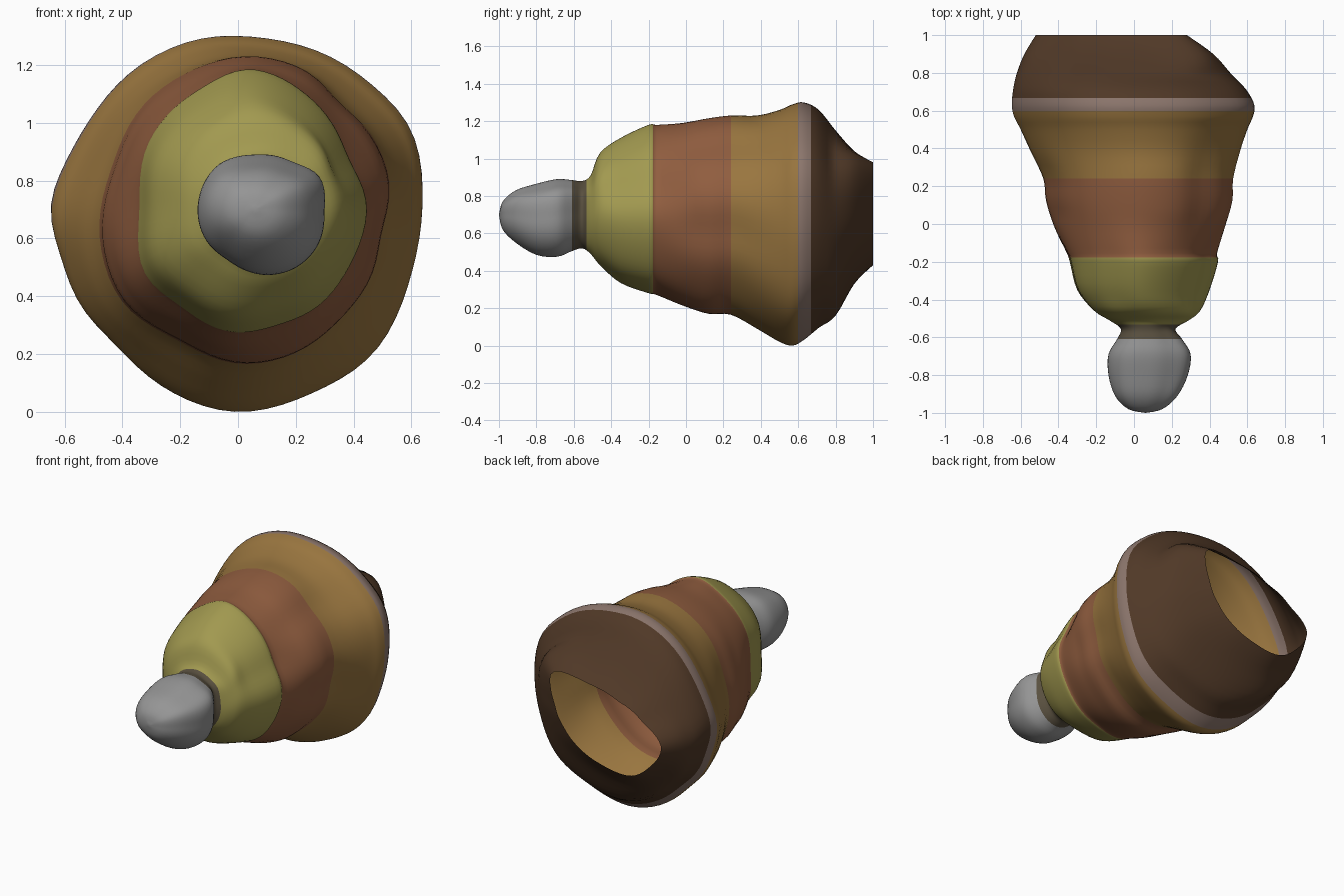
import bpy, bmesh, math
from mathutils import Vector

if "Cube" in bpy.data.objects:
    bpy.data.objects.remove(bpy.data.objects["Cube"])

SEG, SUB = 72, 4

# Stations along the length: y, left x, right x, bottom z, top z
STATIONS = [
    (-1.00, .06, .06, .70, .70), (-.98, -.03, .15, .62, .77),
    (-.91, -.10, .23, .55, .83), (-.80, -.135, .285, .485, .865),
    (-.69, -.135, .30, .475, .89), (-.61, -.09, .255, .505, .885),
    (-.555, -.07, .22, .52, .88), (-.51, -.13, .29, .49, .91),
    (-.46, -.21, .35, .43, 1.03), (-.35, -.30, .40, .335, 1.11),
    (-.20, -.34, .445, .28, 1.18), (-.155, -.355, .44, .27, 1.18),
    (-.02, -.42, .48, .215, 1.19), (.12, -.465, .52, .17, 1.215),
    (.24, -.48, .525, .165, 1.23), (.38, -.545, .56, .09, 1.23),
    (.50, -.60, .60, .02, 1.26), (.57, -.635, .63, .0, 1.29),
    (.63, -.647, .637, .03, 1.30), (.71, -.64, .595, .095, 1.26),
    (.80, -.62, .51, .16, 1.15), (.90, -.58, .42, .33, 1.04),
    (1.00, -.52, .28, .43, .98),
]
# Lumpy cross-sections seen from the front (x, z), keyed by y
NOSE = [(.30, .70), (.29, .82), (.20, .86), (.05, .89), (-.08, .86), (-.135, .78),
        (-.12, .60), (-.04, .53), (.10, .475), (.20, .50), (.28, .58)]
SHOULDER = [(.45, .72), (.38, .86), (.32, 1.0), (.22, 1.10), (.03, 1.18), (-.12, 1.11),
            (-.25, 1.01), (-.32, .90), (-.33, .70), (-.33, .48), (-.20, .38),
            (-.03, .28), (.14, .31), (.28, .37), (.38, .50)]
WAIST = [(.525, .78), (.45, .97), (.33, 1.07), (.27, 1.16), (.05, 1.23), (-.15, 1.18),
         (-.33, 1.05), (-.42, .85), (-.47, .63), (-.40, .39), (-.20, .26),
         (0, .17), (.20, .21), (.35, .33), (.47, .50), (.48, .62)]
RIM = [(.64, .72), (.64, .84), (.60, 1.0), (.50, 1.10), (.33, 1.23), (.08, 1.295),
       (-.10, 1.30), (-.33, 1.20), (-.50, 1.0), (-.58, .85), (-.647, .68), (-.60, .56),
       (-.54, .37), (-.42, .25), (-.28, .11), (0, 0), (.28, .08), (.48, .20), (.60, .47)]
OPENING = [(.235, .75), (.27, .87), (.28, .98), (.14, .96), (0, .935), (-.20, .88),
           (-.38, .79), (-.52, .68), (-.43, .53), (-.30, .43), (-.10, .455),
           (.08, .53), (.17, .62)]


def radii(points):
    """Outline as radius per angle, in a box scaled to -1..1, lightly rounded."""
    xs, zs = [p[0] for p in points], [p[1] for p in points]
    cx, cz = (min(xs) + max(xs)) / 2, (min(zs) + max(zs)) / 2
    hx, hz = (max(xs) - min(xs)) / 2, (max(zs) - min(zs)) / 2
    pol = sorted((math.atan2((z - cz) / hz, (x - cx) / hx) % math.tau,
                  math.hypot((x - cx) / hx, (z - cz) / hz)) for x, z in points)
    pol = [(pol[-1][0] - math.tau, pol[-1][1])] + pol + [(pol[0][0] + math.tau, pol[0][1])]
    r = []
    for i in range(SEG):
        a = math.tau * i / SEG
        for (a0, r0), (a1, r1) in zip(pol, pol[1:]):
            if a0 <= a <= a1 and a1 > a0:
                t = (a - a0) / (a1 - a0)
                r.append(r0 + (r1 - r0) * t)
                break
    for _ in range(3):
        r = [(r[i - 1] + 2 * r[i] + r[(i + 1) % SEG]) / 4 for i in range(SEG)]
    return r


KEYS = [(-1.01, radii(NOSE)), (-.60, radii(NOSE)), (-.40, radii(SHOULDER)),
        (-.15, radii(SHOULDER)), (.05, radii(WAIST)), (.28, radii(WAIST)),
        (.56, radii(RIM)), (.78, radii(RIM)), (1.01, radii(OPENING))]


def ring(y, x0, x1, z0, z1):
    """Blend neighbouring cross-sections and fit them to the station's extents."""
    for (ya, ra), (yb, rb) in zip(KEYS, KEYS[1:]):
        if ya <= y <= yb:
            t = (y - ya) / (yb - ya)
            r = [a + (b - a) * t for a, b in zip(ra, rb)]
            break
    px = [r[i] * math.cos(math.tau * i / SEG) for i in range(SEG)]
    pz = [r[i] * math.sin(math.tau * i / SEG) for i in range(SEG)]
    fit = lambda v, p, a, b: a + (b - a) * (v - min(p)) / (max(p) - min(p))
    return [Vector((fit(u, px, x0, x1), y, fit(v, pz, z0, z1))) for u, v in zip(px, pz)]


def spline(stations):
    """Smooth curve through all stations."""
    s = [Vector(p) for p in stations]
    out = []
    for i in range(len(s) - 1):
        a, b, c, d = s[max(i - 1, 0)], s[i], s[i + 1], s[min(i + 2, len(s) - 1)]
        for k in range(SUB):
            t = k / SUB
            out.append(b + (c - a) * (t / 2) + (a * 2 - b * 5 + c * 4 - d) * (t * t / 2)
                       + (b * 3 - a - c * 3 + d) * (t ** 3 / 2))
    return out + [s[-1]]


RINGS = [ring(min(max(p[0], -1), 1), *p[1:]) for p in spline(STATIONS)]


def band(name, first, last, color=None):
    """Skin the rings between two stations as one part."""
    bm = bmesh.new()
    rows = [[bm.verts.new(v) for v in r] for r in RINGS[first:last + 1]]
    for a, b in zip(rows, rows[1:]):
        for i in range(SEG):
            j = (i + 1) % SEG
            bm.faces.new((a[i], a[j], b[j], b[i]))
    bmesh.ops.remove_doubles(bm, verts=bm.verts, dist=1e-5)
    for f in bm.faces:
        f.smooth = True
    me = bpy.data.meshes.new(name)
    bm.to_mesh(me)
    bm.free()
    ob = bpy.data.objects.new(name, me)
    bpy.context.collection.objects.link(ob)
    if color:
        mat = bpy.data.materials.new(name + "_color")
        mat.diffuse_color = (*color, 1)
        mat.use_nodes = True
        mat.node_tree.nodes["Principled BSDF"].inputs["Base Color"].default_value = mat.diffuse_color
        me.materials.append(mat)


# Parts from the closed front tip to the open back
band("nose_knob", 0, 5 * SUB, (.30, .30, .30))
band("neck", 5 * SUB, 6 * SUB + 2, (.10, .08, .05))
band("yellow_shoulder", 6 * SUB + 2, 10 * SUB + 2, (.36, .32, .08))
band("red_brown_band", 10 * SUB + 2, 14 * SUB, (.28, .11, .05))
band("tan_band", 14 * SUB, 17 * SUB + 2, (.32, .18, .05))
band("pale_rim", 17 * SUB + 2, 18 * SUB + 2, (.26, .18, .15))
band("dark_open_back", 18 * SUB + 2, 22 * SUB, (.08, .04, .02))
